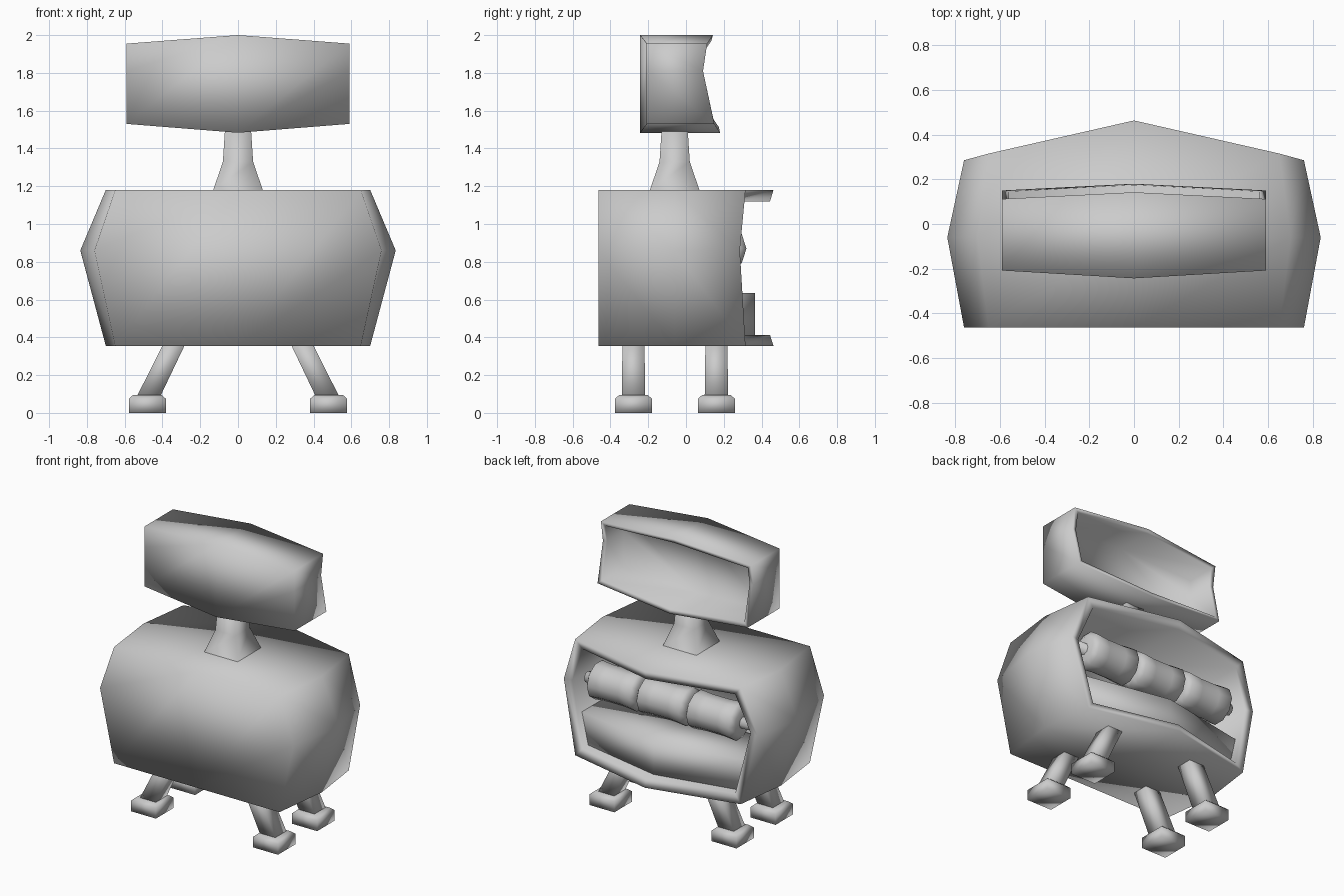
import bpy, bmesh, math
from mathutils import Matrix

if "Cube" in bpy.data.objects:
    bpy.data.objects.remove(bpy.data.objects["Cube"])


def finish(name, bm, smooth=True):
    bmesh.ops.recalc_face_normals(bm, faces=bm.faces)
    for f in bm.faces:
        f.smooth = smooth
    me = bpy.data.meshes.new(name)
    bm.to_mesh(me)
    bm.free()
    ob = bpy.data.objects.new(name, me)
    bpy.context.collection.objects.link(ob)
    return ob


def half_ring(xs, ys, zs):
    """Top centre, top corner, side, bottom corner, bottom centre."""
    return list(zip((0, *xs, 0), ys, zs))


def shell(name, rings):
    """Loft mirrored eight-point rings front to back and cap both ends."""
    bm = bmesh.new()
    loops = []
    for r in rings:
        pts = r + [(-x, y, z) for x, y, z in r[3:0:-1]]
        loops.append([bm.verts.new(p) for p in pts])
    for a, b in zip(loops, loops[1:]):
        for i in range(8):
            j = (i + 1) % 8
            bm.faces.new((a[i], a[j], b[j], b[i]))
    for l in (loops[0], loops[-1]):
        bm.faces.new(l[:5])
        bm.faces.new(l[4:] + l[:1])
    return finish(name, bm)


def square_loft(name, sections):
    """Square tube through (cx, cy, z, half_width) sections."""
    bm = bmesh.new()
    loops = [[bm.verts.new((cx + sx * h, cy + sy * h, z))
              for sx, sy in ((-1, -1), (1, -1), (1, 1), (-1, 1))]
             for cx, cy, z, h in sections]
    for a, b in zip(loops, loops[1:]):
        for i in range(4):
            j = (i + 1) % 4
            bm.faces.new((a[i], a[j], b[j], b[i]))
    bm.faces.new(loops[0])
    bm.faces.new(loops[-1])
    return finish(name, bm)


def lathe_x(name, profile, centre, segs):
    """Closed turned part along x from (x, radius) points."""
    bm = bmesh.new()
    cx, cy, cz = centre
    loops = [[bm.verts.new((cx + x, cy + r * math.cos(t), cz + r * math.sin(t)))
              for t in (2 * math.pi * k / segs for k in range(segs))]
             for x, r in profile]
    for a, b in zip(loops, loops[1:]):
        for i in range(segs):
            j = (i + 1) % segs
            bm.faces.new((a[i], a[j], b[j], b[i]))
    bm.faces.new(loops[0])
    bm.faces.new(loops[-1])
    return finish(name, bm)


# Barrel-like body, hollow from the back
outer_z = (1.18, 1.18, 0.86, 0.355, 0.355)
inner_z = (1.12, 1.12, 0.86, 0.412, 0.412)
shell("body", [
    half_ring((0.65, 0.76, 0.65), (-0.463,) * 5, outer_z),
    half_ring((0.70, 0.835, 0.70), (-0.06,) * 5, outer_z),
    half_ring((0.65, 0.76, 0.65), (0.463, 0.315, 0.285, 0.315, 0.463), outer_z),
    half_ring((0.60, 0.70, 0.60), (0.445, 0.305, 0.275, 0.305, 0.445), inner_z),
    half_ring((0.60, 0.70, 0.60), (-0.12,) * 5, inner_z),
])

# Head box, hollow from the back
outer_z = (2.0, 1.955, 1.81, 1.53, 1.483)
inner_z = (1.97, 1.93, 1.81, 1.555, 1.513)
shell("head", [
    half_ring((0.59,) * 3, (-0.243, -0.208, -0.208, -0.208, -0.243), outer_z),
    half_ring((0.59,) * 3, (0.142, 0.112, 0.09, 0.15, 0.18), outer_z),
    half_ring((0.56,) * 3, (0.135, 0.107, 0.086, 0.145, 0.174), inner_z),
    half_ring((0.56,) * 3, (-0.13, -0.10, -0.10, -0.10, -0.13), inner_z),
])

# Neck
square_loft("neck", [(0, -0.06, 1.17, 0.135), (0, -0.06, 1.18, 0.131),
                     (0, -0.06, 1.33, 0.08), (0, -0.06, 1.50, 0.069)])

# Splayed legs with square feet
for sx, side in ((-1, "left"), (1, "right")):
    for cy, end in ((-0.278, "front"), (0.161, "back")):
        square_loft(f"{end}_{side}_leg", [(sx * 0.477, cy, 0.08, 0.062),
                                          (sx * 0.325, cy, 0.39, 0.058)])
        square_loft(f"{end}_{side}_foot", [(sx * 0.48, cy, 0.0, 0.098),
                                           (sx * 0.48, cy, 0.075, 0.098),
                                           (sx * 0.48, cy, 0.095, 0.075)])

# Rod and three rollers inside the body
axis_y, axis_z = 0.19, 0.87
lathe_x("roller_rod", [(-0.64, 0.04), (0.64, 0.04)], (0, axis_y, axis_z), 8)
roll = [(-0.19, 0.09), (-0.165, 0.13), (-0.07, 0.122),
        (0.07, 0.122), (0.165, 0.13), (0.19, 0.09)]
for n, x in enumerate((-0.39, 0, 0.39), 1):
    lathe_x(f"roller_{n}", roll, (x, axis_y, axis_z), 10)

# Ledge under the rollers, its back edge bent like the body
bm = bmesh.new()
levels = []
for z, w in ((0.40, 0.60), (0.635, 0.65)):
    plan = ((-w, -0.11), (0, -0.11), (w, -0.11), (w, 0.24), (0, 0.365), (-w, 0.24))
    levels.append([bm.verts.new((x, y, z)) for x, y in plan])
    l = levels[-1]
    bm.faces.new((l[0], l[1], l[4], l[5]))
    bm.faces.new((l[1], l[2], l[3], l[4]))
for i in range(6):
    j = (i + 1) % 6
    bm.faces.new((levels[0][i], levels[0][j], levels[1][j], levels[1][i]))
finish("inner_ledge", bm)
